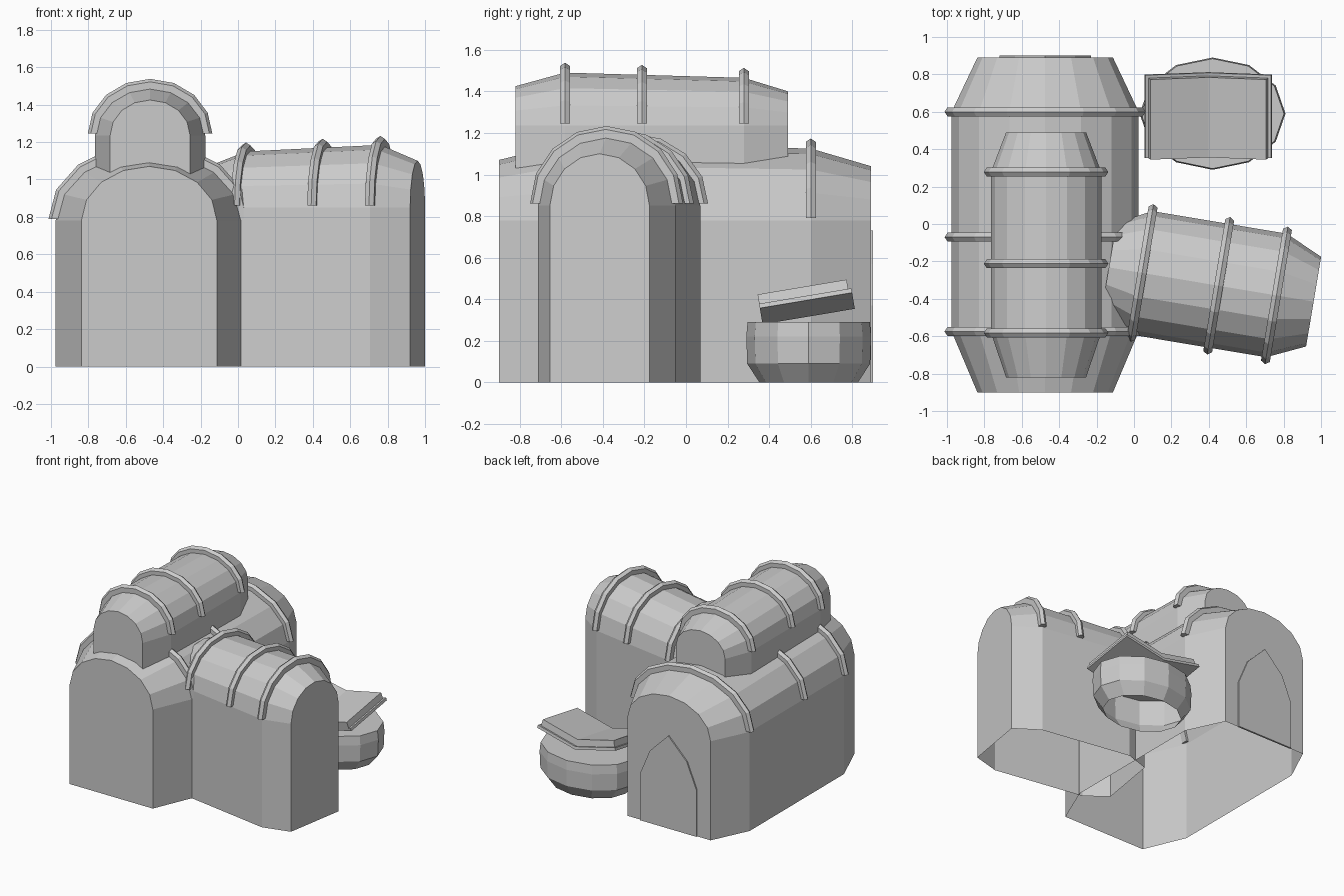
import bpy
import bmesh
import math
from mathutils import Matrix, Vector

if "Cube" in bpy.data.objects:
    bpy.data.objects.remove(bpy.data.objects["Cube"], do_unlink=True)

grey = bpy.data.materials.new("plain_grey")
grey.use_nodes = True
COLOUR = (0.6, 0.6, 0.6, 1)
grey.diffuse_color = COLOUR
grey.node_tree.nodes["Principled BSDF"].inputs["Base Color"].default_value = COLOUR

SEGMENTS = 8
RIBS = (-0.575, -0.07, 0.6)


def finish(name, bm, matrix=None):
    mesh = bpy.data.meshes.new(name)
    bmesh.ops.recalc_face_normals(bm, faces=bm.faces)
    bm.to_mesh(mesh)
    bm.free()
    mesh.materials.append(grey)
    obj = bpy.data.objects.new(name, mesh)
    bpy.context.collection.objects.link(obj)
    if matrix:
        obj.matrix_world = matrix
    return obj


def loft(bm, rows, closed=False):
    """Bridge consecutive rows of points with quads."""
    rings = [[bm.verts.new(p) for p in row] for row in rows]
    count = len(rings[0])
    for a, b in zip(rings, rings[1:]):
        for i in range(count if closed else count - 1):
            j = (i + 1) % count
            bm.faces.new((a[i], a[j], b[j], b[i]))
    return rings


def arch_angles():
    return [math.pi * i / SEGMENTS for i in range(SEGMENTS + 1)]


def vault(name, matrix, scale, half, spring, base, tops):
    """Barrel-roofed hall with tapered ends and raised ribs, front at -y."""
    stations = (-0.9, RIBS[0], RIBS[2], 0.89)
    widths = (0.725 * half, half, half, 0.725 * half)

    rows = []
    for y, w, top in zip(stations, widths, tops):
        arch = [(w * math.cos(a), y * scale, spring + (top - spring) * math.sin(a))
                for a in arch_angles()]
        rows.append([(w, y * scale, base)] + arch + [(-w, y * scale, base)])
    bm = bmesh.new()
    rings = loft(bm, rows)
    bm.faces.new(rings[0])
    bm.faces.new(rings[-1])
    finish(name + "_shell", bm, matrix)

    # Ribs: a small ridged section swept over the roof arch
    section = ((-0.024, -0.02), (-0.024, 0.022), (0, 0.038), (0.024, 0.022), (0.024, -0.02))
    for number, y in enumerate(RIBS):
        t = (y - RIBS[0]) / (RIBS[2] - RIBS[0])
        rise = tops[1] + (tops[2] - tops[1]) * t - spring
        rows = []
        for a in arch_angles():
            rows.append([((half + out) * math.cos(a), y * scale + along,
                          spring + 0.01 + (rise + out) * math.sin(a))
                         for along, out in section])
        bm = bmesh.new()
        rings = loft(bm, rows, closed=True)
        bm.faces.new(rings[0])
        bm.faces.new(rings[-1])
        finish(f"{name}_rib_{number + 1}", bm, matrix)


# Three halls: large, raised and angled side wing
vault("main_hall", Matrix.Translation((-0.475, 0, 0)), 1.0, 0.5, 0.78, 0,
      (1.07, 1.15, 1.125, 1.04))
vault("upper_hall", Matrix.Translation((-0.47, -0.161, 0)), 0.732, 0.295, 1.235, 0.95,
      (1.425, 1.49, 1.465, 1.40))
vault("side_hall", Matrix.Translation((0.41, -0.323, 0)) @ Matrix.Rotation(math.radians(80.5), 4, "Z"),
      0.62, 0.335, 0.85, 0, (1.10, 1.185, 1.15, 1.08))

# Pointed door on the back wall
half_door = [(0.245, 0), (0.245, 0.37), (0.16, 0.57)]
outline = half_door + [(0, 0.73)] + [(-x, z) for x, z in reversed(half_door)]
bm = bmesh.new()
rings = loft(bm, [[(x, y, z) for x, z in outline] for y in (0.886, 0.9)], closed=True)
bm.faces.new(rings[0])
bm.faces.new(rings[1])
finish("back_door", bm, Matrix.Translation((-0.475, 0, 0)))

# Oval tub, open underneath
SIDES = 12
bm = bmesh.new()
rows = []
for z, size in ((0, 0.79), (0.09, 0.985), (0.22, 1.0), (0.29, 0.98)):
    rows.append([(0.39 * size * math.cos(2 * math.pi * (i + 0.5) / SIDES + math.pi / SIDES),
                  0.3 * size * math.sin(2 * math.pi * (i + 0.5) / SIDES + math.pi / SIDES), z)
                 for i in range(SIDES)])
rings = loft(bm, rows, closed=True)
bm.faces.new(rings[-1])
finish("tub", bm, Matrix.Translation((0.42, 0.59, 0)))


# Open folded board on the tub: two tilted leaves, each a backing and a thicker pad
def leaf(name, side, inset, low, high):
    bm = bmesh.new()
    bmesh.ops.create_cube(bm, size=1)
    width, depth = 0.35 - inset, 0.45 - inset
    for v in bm.verts:
        v.co = Vector(((v.co.x + 0.5) * width * side,
                       v.co.y * depth - inset / 2,
                       low + (v.co.z + 0.5) * (high - low)))
    matrix = (Matrix.Translation((0.397, 0.59, 0.317))
              @ Matrix.Rotation(math.radians(9.5), 4, "X")
              @ Matrix.Rotation(math.radians(-13 * side), 4, "Y"))
    finish(name, bm, matrix)


for label, side in (("left", 1), ("right", -1)):
    leaf(label + "_leaf_backing", side, 0, 0, 0.022)
    leaf(label + "_leaf_pad", side, 0.016, 0.022, 0.072)
